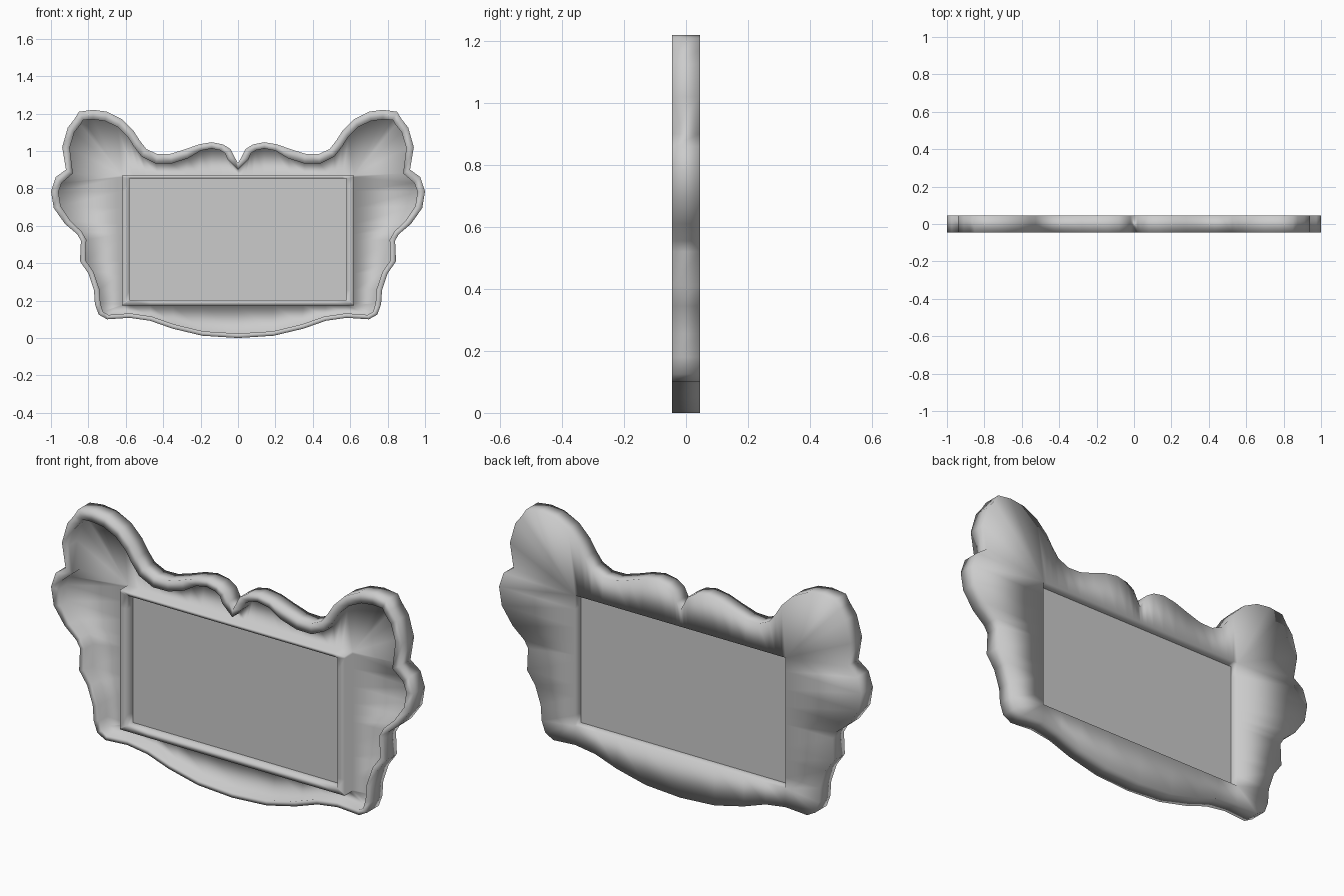
import bpy, bmesh
from mathutils import Vector

if "Cube" in bpy.data.objects:
    bpy.data.objects.remove(bpy.data.objects["Cube"])

# Right half of the scalloped outline (x, z), from top notch to bottom centre
HALF = [(0, .935), (.02, .97), (.04, 1.01), (.08, 1.035), (.14, 1.047), (.21, 1.035),
        (.28, 1.01), (.36, .985), (.43, .983), (.49, 1.01), (.525, 1.055), (.56, 1.11),
        (.62, 1.17), (.70, 1.21), (.775, 1.22), (.85, 1.21), (.875, 1.17), (.91, 1.125),
        (.94, 1.02), (.92, .90), (.975, .86), (1, .785), (.985, .695), (.925, .61),
        (.86, .555), (.84, .52), (.845, .41), (.80, .345), (.77, .255), (.765, .18),
        (.745, .125), (.70, .10), (.58, .108), (.47, .092), (.35, .05), (.19, .012), (0, 0)]
outer = [Vector(p) for p in HALF]
outer += [Vector((-x, z)) for x, z in HALF[-2:0:-1]]
N = len(outer)


def inset(pts):
    """Offset the loop inward; the lip is thick on top and thin at the bottom."""
    out = []
    for i, p in enumerate(pts):
        a = (p - pts[i - 1]).normalized()
        b = (pts[(i + 1) % N] - p).normalized()
        t = (a + b).normalized()
        n = Vector((t.y, -t.x))
        top = .034 if abs(p.x) < .25 else .052
        side = .04 if p.y > .6 else .03
        out.append(p + Vector((n.x * side, n.y * (top if n.y < 0 else .024))))
    out[0].y = .90
    return out


def clamp_rect(hw, z0, z1):
    """Project the outline onto a rectangle (lobes fan out from its corners)."""
    return [Vector((max(-hw, min(hw, p.x)), max(z0, min(z1, p.y)))) for p in outer]


def rect(hw, z0, z1):
    return [Vector(p) for p in ((-hw, z0), (-hw, z1), (hw, z1), (hw, z0))]


def finish(name, bm, smooth):
    bmesh.ops.remove_doubles(bm, verts=bm.verts, dist=.0005)
    bmesh.ops.recalc_face_normals(bm, faces=bm.faces)
    for f in bm.faces:
        f.smooth = smooth
    me = bpy.data.meshes.new(name)
    bm.to_mesh(me)
    bm.free()
    bpy.context.collection.objects.link(bpy.data.objects.new(name, me))


def loft(name, rows, smooth):
    """Skin closed loops given as (points, y)."""
    bm = bmesh.new()
    loops = [[bm.verts.new((p.x, y, p.y)) for p in pts] for pts, y in rows]
    n = len(loops[0])
    for a, b in zip(loops, loops[1:]):
        for i in range(n):
            j = (i + 1) % n
            bm.faces.new((a[i], a[j], b[j], b[i]))
    finish(name, bm, smooth)


inner = inset(outer)
F = .045                                  # half depth
FLOOR = .018                              # depth of the sunken floor
border = clamp_rect(.62, .175, .87)
OPENING = (.58, .203, .853)
opening = clamp_rect(*OPENING)

# Scalloped surround: back, outer wall, front lip, sunken floor, raised moulding
# and the wall of the picture opening
loft("ornate_surround", [
    (opening, 0), (opening, F), (outer, F), (outer, -F), (inner, -F),
    (inner, FLOOR), (border, FLOOR), (border, -F), (opening, -F), (opening, 0),
], True)

# Thin flat picture panel set midway in the opening
bm = bmesh.new()
bm.faces.new([bm.verts.new((p.x, 0, p.y)) for p in reversed(rect(*OPENING))])
finish("picture_panel", bm, False)
